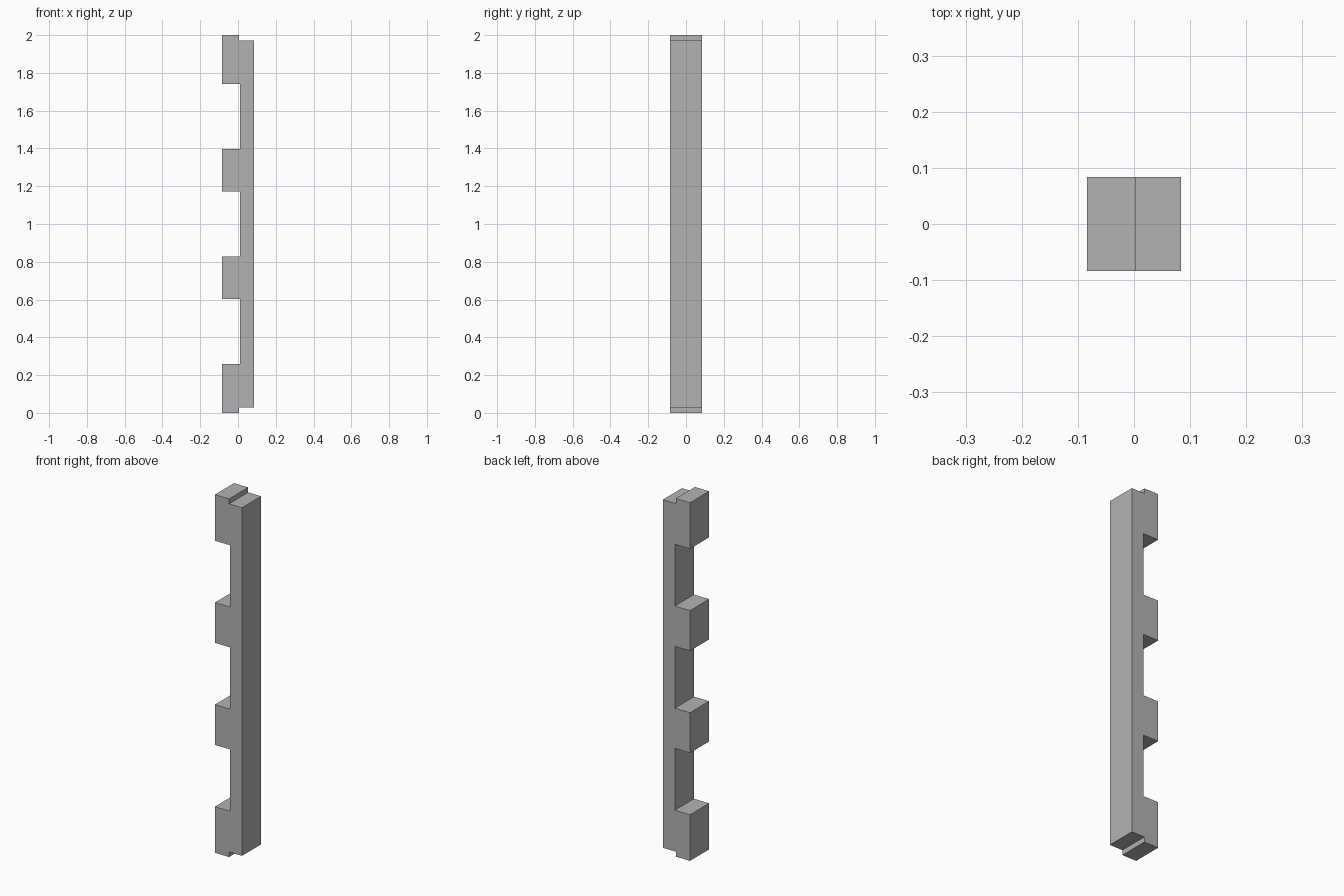
import bpy
import bmesh
from mathutils import Vector

cube = bpy.data.objects.get("Cube")
if cube:
    bpy.data.objects.remove(cube, do_unlink=True)

HALF = 0.084      # half of the square section
STEP_X = 0.004    # edge of the end tenons
NOTCH_X = 0.01    # floor of the notches
STEP_Z = 0.028    # height of the end tenons
HEIGHT = 2.0
NOTCH_LENGTH = 0.345
NOTCH_CENTRES = (0.43, 1.0, 1.57)

# Plain grey
grey = bpy.data.materials.new("plain grey")
grey.use_nodes = True
colour = (0.45, 0.45, 0.45, 1)
grey.diffuse_color = colour
grey.node_tree.nodes["Principled BSDF"].inputs["Base Color"].default_value = colour

# Side profile: stepped ends on the left, square notches on the right
profile = [(-HALF, 0), (STEP_X, 0), (STEP_X, STEP_Z), (HALF, STEP_Z),
           (HALF, HEIGHT - STEP_Z), (STEP_X, HEIGHT - STEP_Z),
           (STEP_X, HEIGHT), (-HALF, HEIGHT)]
for centre in reversed(NOTCH_CENTRES):
    top = centre + NOTCH_LENGTH / 2
    bottom = centre - NOTCH_LENGTH / 2
    profile += [(-HALF, top), (NOTCH_X, top), (NOTCH_X, bottom), (-HALF, bottom)]

# Extrude the profile from front to back
bm = bmesh.new()
face = bm.faces.new([bm.verts.new((x, -HALF, z)) for x, z in profile])
result = bmesh.ops.extrude_face_region(bm, geom=[face], use_keep_orig=True)
moved = [v for v in result["geom"] if isinstance(v, bmesh.types.BMVert)]
bmesh.ops.translate(bm, verts=moved, vec=Vector((0, 2 * HALF, 0)))
bmesh.ops.recalc_face_normals(bm, faces=bm.faces[:])

mesh = bpy.data.meshes.new("notched_post")
bm.to_mesh(mesh)
bm.free()
mesh.materials.append(grey)
post = bpy.data.objects.new("notched_post", mesh)
bpy.context.collection.objects.link(post)
